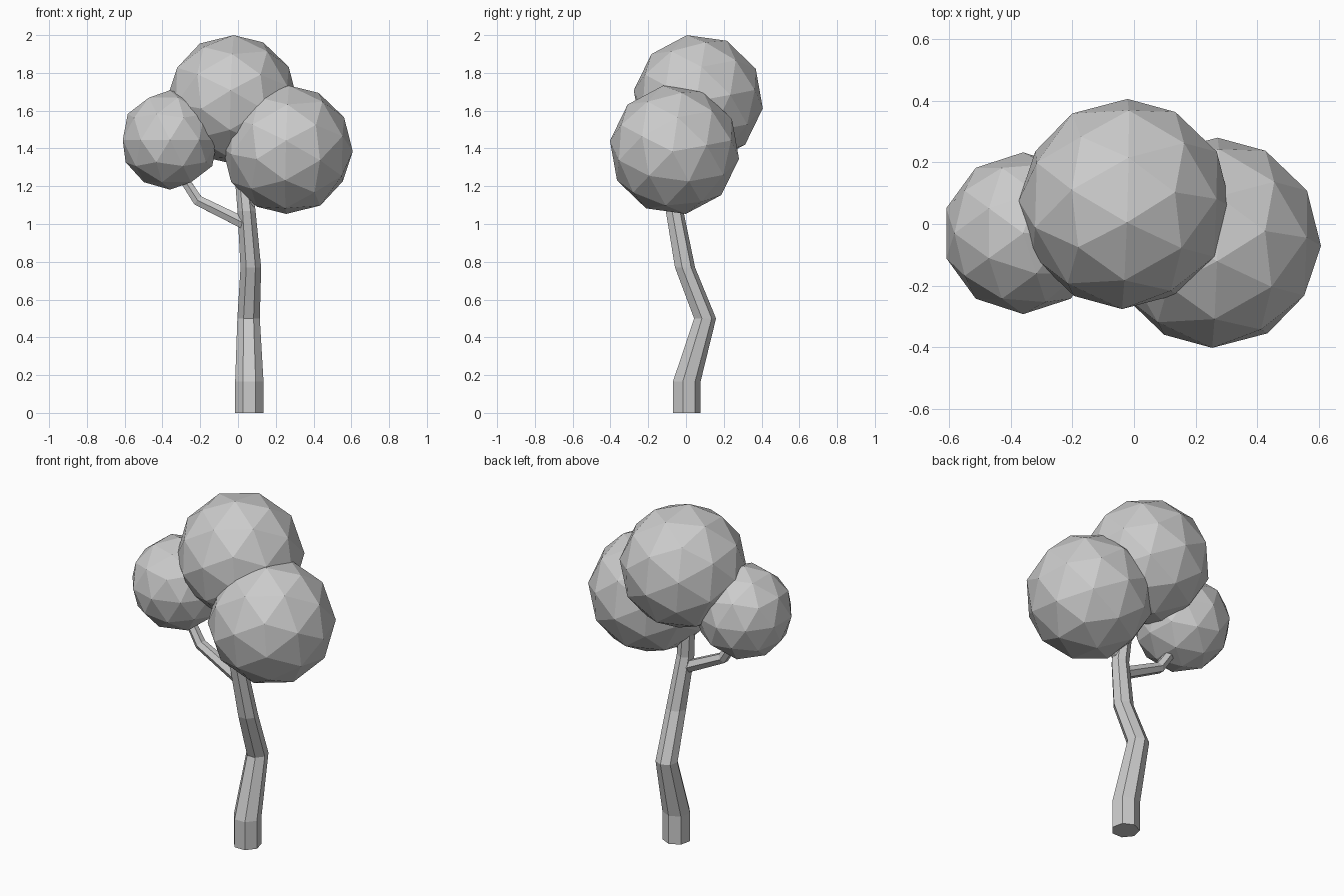
import bpy, bmesh, math
from mathutils import Matrix, Vector

if "Cube" in bpy.data.objects:
    bpy.data.objects.remove(bpy.data.objects["Cube"])


def finish(bm, name):
    bmesh.ops.recalc_face_normals(bm, faces=bm.faces)
    mesh = bpy.data.meshes.new(name)
    bm.to_mesh(mesh)
    bm.free()
    obj = bpy.data.objects.new(name, mesh)
    bpy.context.collection.objects.link(obj)
    return obj


def tube(name, path, sides, level=False):
    """Faceted tapered tube; path holds (x, y, z, radius)."""
    bm = bmesh.new()
    pts = [Vector(p[:3]) for p in path]
    rings = []
    for i, p in enumerate(pts):
        # level rings stay horizontal, others follow the path direction
        t = (pts[min(i + 1, len(pts) - 1)] - pts[max(i - 1, 0)]).normalized()
        if level:
            t = Vector((0, 0, 1))
        u = (Vector((0, 1, 0)) - t * t.y).normalized()
        v = t.cross(u)
        r = path[i][3]
        ring = []
        for k in range(sides):
            a = 2 * math.pi * k / sides
            ring.append(bm.verts.new(p + r * (u * math.cos(a) + v * math.sin(a))))
        rings.append(ring)
    for a, b in zip(rings, rings[1:]):
        for k in range(sides):
            n = (k + 1) % sides
            bm.faces.new((a[k], a[n], b[n], b[k]))
    bm.faces.new(rings[0])
    bm.faces.new(rings[-1])
    return finish(bm, name)


def leaf_ball(name, center, radius, turn=Matrix.Identity(4)):
    bm = bmesh.new()
    bmesh.ops.create_icosphere(bm, subdivisions=2, radius=radius, matrix=turn)
    obj = finish(bm, name)
    obj.location = center
    return obj


# trunk: seven sides, bends back then forward
tube("trunk", [(0.06, 0, 0, 0.077), (0.06, 0, 0.165, 0.077),
               (0.056, 0.098, 0.5, 0.061), (0.068, -0.008, 0.77, 0.056),
               (0.045, -0.063, 1.07, 0.049), (0.01, -0.04, 1.4, 0.04)], 7, level=True)

# branches
tube("left_branch", [(0.04, -0.055, 1.0, 0.036), (-0.213, -0.045, 1.125, 0.032),
                     (-0.34, -0.03, 1.32, 0.026)], 6)
tube("right_branch", [(0.04, -0.065, 1.09, 0.034), (0.14, -0.065, 1.18, 0.03),
                      (0.25, -0.06, 1.33, 0.025)], 6)

# foliage: the two large balls lie with their pole along x
lay = Matrix(((0, 0, 1, 0), (1, 0, 0, 0), (0, 1, 0, 0), (0, 0, 0, 1)))
turn = (Matrix.Rotation(math.radians(-1.7), 4, 'Z')
        @ Matrix.Rotation(math.radians(1.5), 4, 'Y')
        @ Matrix.Rotation(math.radians(10), 4, 'X') @ lay)
leaf_ball("top_foliage", (-0.03, 0.065, 1.66), 0.345, turn)
leaf_ball("right_foliage", (0.263, -0.061, 1.393), 0.345, turn)
leaf_ball("left_foliage", (-0.36, -0.03, 1.445), 0.263)
